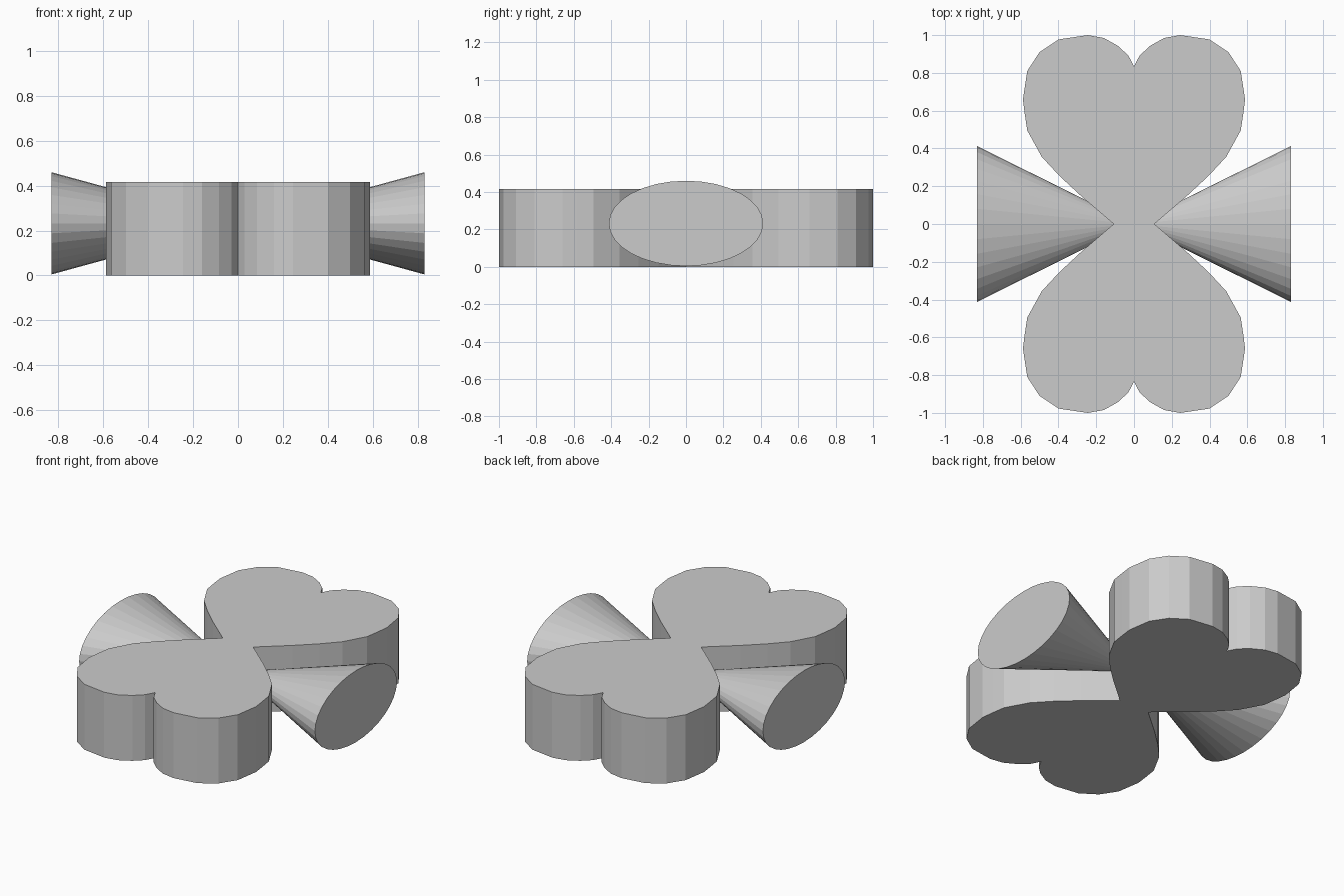
import bpy, bmesh, math

if "Cube" in bpy.data.objects:
    bpy.data.objects.remove(bpy.data.objects["Cube"])

HEIGHT = 0.417


def make_object(name, bm):
    bmesh.ops.recalc_face_normals(bm, faces=bm.faces)
    mesh = bpy.data.meshes.new(name)
    bm.to_mesh(mesh)
    bm.free()
    obj = bpy.data.objects.new(name, mesh)
    bpy.context.collection.objects.link(obj)
    return obj


# Double heart body: one quarter outline from waist to notch, mirrored around
quarter = [(0.107, 0.0), (0.28, 0.148), (0.395, 0.255), (0.488, 0.355),
           (0.55, 0.49), (0.575, 0.56), (0.588, 0.66), (0.565, 0.81), (0.5, 0.91),
           (0.4, 0.977), (0.245, 1.0), (0.16, 0.985), (0.085, 0.943),
           (0.03, 0.892), (0.0, 0.835)]
# Widest part of the lobe, slightly fuller than the waist flank
quarter[4] = (0.565, 0.495)
quarter[5] = (0.578, 0.58)

half = quarter + [(-x, y) for x, y in reversed(quarter[:-1])]
outline = half + [(x, -y) for x, y in reversed(half[1:-1])]

bm = bmesh.new()
base = bm.faces.new([bm.verts.new((x, y, 0)) for x, y in outline])
top = bmesh.ops.extrude_face_region(bm, geom=[base], use_keep_orig=True)
bmesh.ops.translate(bm, vec=(0, 0, HEIGHT),
                    verts=[v for v in top["geom"] if isinstance(v, bmesh.types.BMVert)])
make_object("double_heart", bm)


# Side cones: oval bases facing outward, tips meeting at the centre
def side_cone(name, side, sides=32):
    bm = bmesh.new()
    tip = bm.verts.new((0, 0, 0.232))
    ring = []
    for i in range(sides):
        a = 2 * math.pi * i / sides
        ring.append(bm.verts.new((side * 0.832, 0.413 * math.cos(a),
                                  0.232 + 0.228 * math.sin(a))))
    bm.faces.new(ring)
    for i in range(sides):
        bm.faces.new((ring[i], ring[(i + 1) % sides], tip))
    make_object(name, bm)


side_cone("left_cone", -1)
side_cone("right_cone", 1)
